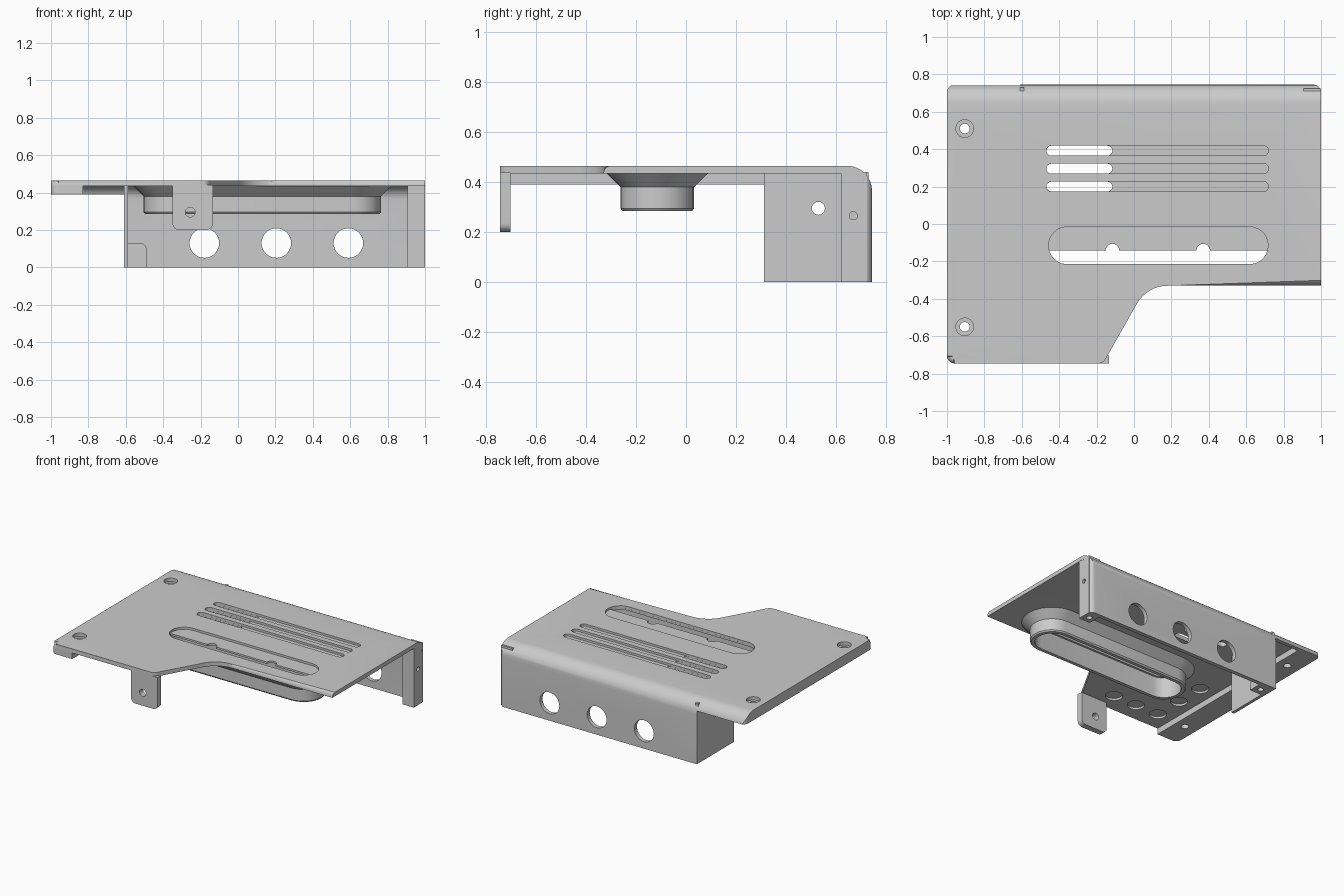
import bpy
import bmesh
import math
from mathutils import Vector

cube = bpy.data.objects.get("Cube")
if cube:
    bpy.data.objects.remove(cube, do_unlink=True)

grey = bpy.data.materials.new("plain_grey")
grey.use_nodes = True
grey.diffuse_color = (0.6, 0.6, 0.6, 1)
grey.node_tree.nodes["Principled BSDF"].inputs["Base Color"].default_value = (0.6, 0.6, 0.6, 1)

TOP, UNDER = 0.465, 0.435


def make(name, bm):
    bmesh.ops.recalc_face_normals(bm, faces=bm.faces)
    mesh = bpy.data.meshes.new(name)
    bm.to_mesh(mesh)
    bm.free()
    mesh.materials.append(grey)
    obj = bpy.data.objects.new(name, mesh)
    bpy.context.collection.objects.link(obj)
    return obj


def fillet(corners, steps=8):
    """Round each (u, v, radius) corner of an outline."""
    out = []
    for i, (u, v, r) in enumerate(corners):
        p = Vector((u, v))
        if r == 0:
            out.append(p)
            continue
        a = (Vector(corners[i - 1][:2]) - p).normalized()
        b = (Vector(corners[(i + 1) % len(corners)][:2]) - p).normalized()
        half = a.angle(b) / 2
        centre = p + (a + b).normalized() * r / math.sin(half)
        start = (p + a * r / math.tan(half) - centre).normalized()
        end = (p + b * r / math.tan(half) - centre).normalized()
        out += [centre + start.slerp(end, k / steps) * r for k in range(steps + 1)]
    return out


def prism_mesh(points, axis, lo, hi):
    place = {"x": lambda u, v, w: (w, u, v),
             "y": lambda u, v, w: (u, w, v),
             "z": lambda u, v, w: (u, v, w)}[axis]
    bm = bmesh.new()
    rings = [[bm.verts.new(place(p[0], p[1], w)) for p in points] for w in (lo, hi)]
    n = len(points)
    bm.faces.new(rings[0])
    bm.faces.new(rings[1])
    for i in range(n):
        j = (i + 1) % n
        bm.faces.new((rings[0][i], rings[0][j], rings[1][j], rings[1][i]))
    return bm


def prism(name, points, axis, lo, hi):
    return make(name, prism_mesh(points, axis, lo, hi))


def box(name, x, y, z):
    return prism(name, [(x[0], y[0]), (x[1], y[0]), (x[1], y[1]), (x[0], y[1])], "z", *z)


def circle(u, v, r, n=32):
    return [(u + r * math.cos(math.tau * i / n), v + r * math.sin(math.tau * i / n))
            for i in range(n)]


def stadium(x0, x1, y, r, n=12):
    """Slot outline whose arc centres lie at x0 and x1."""
    pts = []
    for cx, turn in ((x1, -math.pi / 2), (x0, math.pi / 2)):
        for i in range(n + 1):
            a = turn + math.pi * i / n
            pts.append((cx + r * math.cos(a), y + r * math.sin(a)))
    return pts


def cut(obj, cutter):
    mod = obj.modifiers.new("cut", "BOOLEAN")
    mod.operation, mod.solver, mod.object = "DIFFERENCE", "EXACT", cutter
    bpy.context.view_layer.objects.active = obj
    bpy.ops.object.modifier_apply(modifier=mod.name)
    bpy.data.objects.remove(cutter, do_unlink=True)


def hole(obj, points, axis, lo, hi):
    cut(obj, prism("cutter", points, axis, lo, hi))


# Cover: outline solid with a rounded top rim, hollowed to plate, wall and lips
outline = fillet([(-1, -0.745, 0.04), (-0.165, -0.745, 0.04), (0.07, -0.33, 0.19),
                  (1, -0.33, 0), (1, 0.745, 0.04), (-1, 0.745, 0.04)])
bm = prism_mesh(outline, "z", 0, TOP)
rim = [e for e in bm.edges if all(v.co.z > 0.4 for v in e.verts)
       and not all(v.co.x > 0.999 for v in e.verts)]
bmesh.ops.bevel(bm, geom=rim, offset=0.029, segments=5, profile=0.5, affect="EDGES")
cover = make("cover", bm)

back_round = fillet([(0.4, TOP, 0), (0.745, TOP, 0.1), (0.745, 0.2, 0)])[1:-1]
hole(cover, back_round + [Vector((0.85, 0.365)), Vector((0.85, 0.55)), Vector((0.645, 0.55))],
     "x", -1.2, 1.2)
hole(cover, fillet([(-1, -0.1, 0), (0.715, -0.1, 0), (0.715, UNDER, 0.07), (-1, UNDER, 0)]),
     "x", -0.83, 1.2)
cut(cover, box("cutter", (-1.2, -0.61), (-1, 1), (-0.1, 0.39)))

# Wall holes
for x in (-0.18, 0.205, 0.59):
    hole(cover, circle(x, 0.13, 0.079), "y", 0.6, 0.85)

# Corner screw holes with counterbores
for y in (-0.55, 0.51):
    hole(cover, circle(-0.905, y, 0.047), "z", 0.44, 0.6)
    hole(cover, circle(-0.905, y, 0.026), "z", 0.3, 0.6)

# Long vents: shallow to the right, through at the left end
for y in (0.2, 0.296, 0.392):
    hole(cover, stadium(-0.442, 0.692, y, 0.027, 8), "z", 0.449, 0.6)
    hole(cover, stadium(-0.442, -0.142, y, 0.0265, 8), "z", 0.3, 0.6)

# Handle recess with a half floor and two notches
recess = stadium(-0.357, 0.617, -0.115, 0.1)
hole(cover, recess, "z", 0.449, 0.6)
hole(cover, [p for p in stadium(-0.357, 0.617, -0.115, 0.0995, 24) if p[1] < -0.139],
     "z", 0.3, 0.6)
for x in (-0.115, 0.37):
    hole(cover, circle(x, -0.142, 0.036), "z", 0.3, 0.6)

# Blind pockets under the front corner
for x, y in ((-0.33, -0.6), (-0.52, -0.6), (-0.71, -0.6), (-0.71, -0.38), (-0.71, -0.16)):
    hole(cover, circle(x, y, 0.058), "z", 0.3, 0.45)

# Flared collar below the recess
bm = bmesh.new()
sections = ((0.206, 0.437), (0.1475, 0.38), (0.1475, 0.295), (0.14, 0.285),
            (0.115, 0.285), (0.115, 0.437))
rings = [[bm.verts.new((px, py, z)) for px, py in stadium(-0.357, 0.617, -0.115, r)]
         for r, z in sections]
for k, ring in enumerate(rings):
    after = rings[(k + 1) % len(rings)]
    for i in range(len(ring)):
        j = (i + 1) % len(ring)
        bm.faces.new((ring[i], ring[j], after[j], after[i]))
collar = make("recess_collar", bm)

# Front tab
front_tab = prism("front_tab", fillet([(-0.35, 0.2, 0.035), (-0.135, 0.2, 0.035),
                                       (-0.135, 0.44, 0), (-0.35, 0.44, 0)]),
                  "y", -0.745, -0.702)
hole(front_tab, circle(-0.255, 0.295, 0.026), "y", -0.9, -0.6)

# Side flange
side_flange = box("side_flange", (-0.61, -0.587), (0.312, 0.73), (0, 0.44))
hole(side_flange, circle(0.53, 0.295, 0.026), "x", -0.7, -0.5)

# Corner posts with screw holes
tall_post = box("tall_post", (0.905, 0.999), (0.62, 0.725), (0, 0.44))
hole(tall_post, circle(0.67, 0.265, 0.016), "x", 0.85, 1.1)
hole(tall_post, circle(0.952, 0.67, 0.02), "z", -0.1, 0.1)
short_post = prism("short_post", fillet([(-0.6, 0, 0), (-0.49, 0, 0),
                                         (-0.49, 0.13, 0.03), (-0.6, 0.13, 0)]),
                   "y", 0.62, 0.725)
hole(short_post, circle(-0.54, 0.67, 0.02), "z", -0.1, 0.1)

# Smooth curves, crisp edges
for obj in (cover, collar, front_tab, side_flange, tall_post, short_post):
    bpy.ops.object.select_all(action="DESELECT")
    obj.select_set(True)
    bpy.context.view_layer.objects.active = obj
    bpy.ops.object.shade_smooth_by_angle(angle=math.radians(30))
